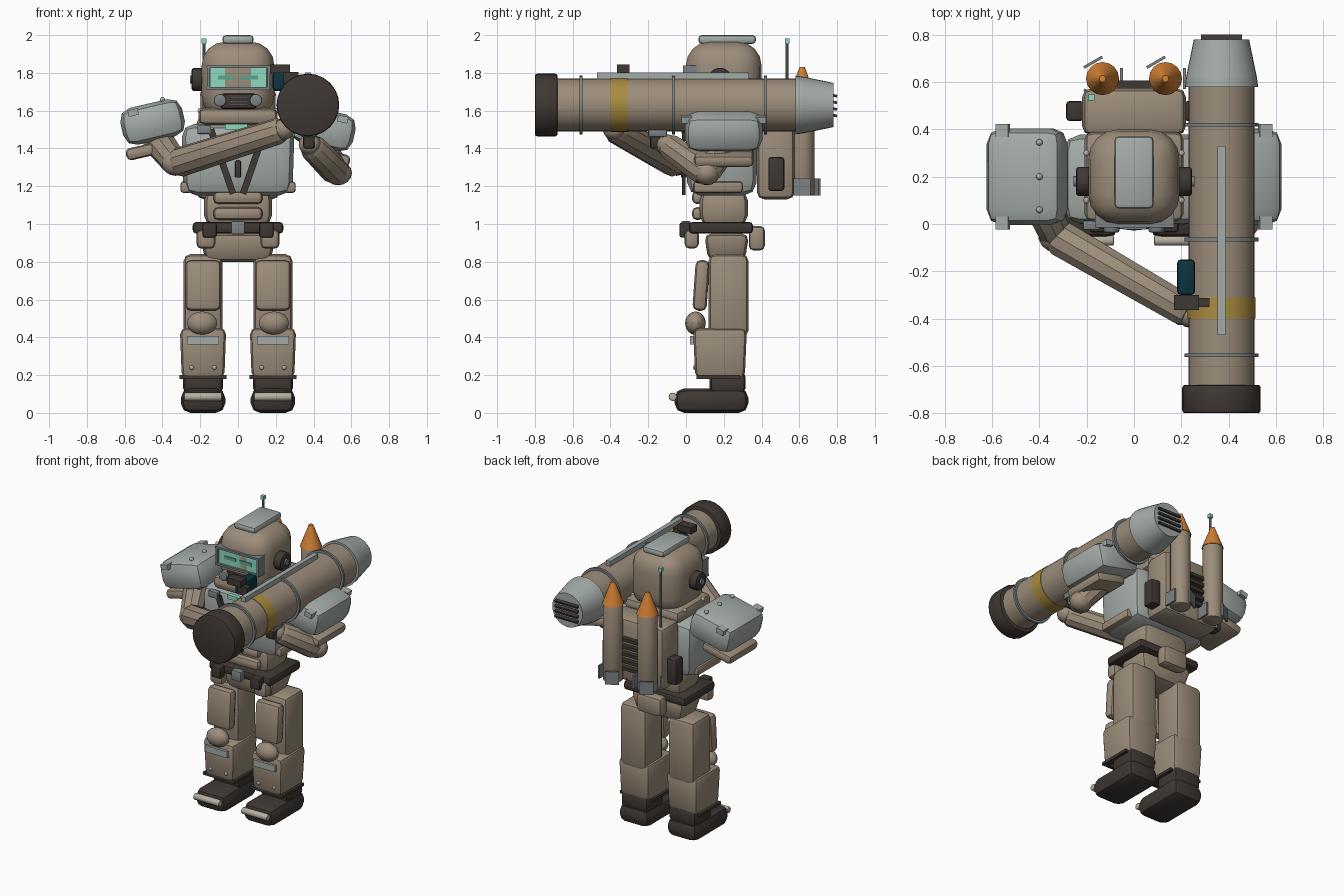
import bpy, bmesh, math
from mathutils import Vector, Matrix

cube = bpy.data.objects.get("Cube")
if cube:
    bpy.data.objects.remove(cube, do_unlink=True)


def material(name, *rgb):
    mat = bpy.data.materials.new(name)
    mat.use_nodes = True
    mat.diffuse_color = (*rgb, 1)
    mat.node_tree.nodes["Principled BSDF"].inputs["Base Color"].default_value = (*rgb, 1)
    return mat


tan = material("tan_armour", .33, .265, .195)
grey = material("pale_grey_plate", .37, .41, .39)
steel = material("steel_trim", .2, .23, .24)
dark = material("dark_rubber", .05, .04, .034)
orange = material("orange_warhead", .65, .22, .035)
yellow = material("yellow_band", .4, .26, .05)
mint = material("mint_glow", .27, .7, .53)
dim = material("dim_mint", .1, .38, .28)
teal = material("deep_teal", .004, .035, .05)
light = material("light_tan", .47, .43, .35)


def finish(name, bm, mat, transform):
    """Turn a bmesh into an object, smooth except over sharp edges."""
    bmesh.ops.transform(bm, matrix=transform, verts=bm.verts)
    bmesh.ops.recalc_face_normals(bm, faces=bm.faces)
    for face in bm.faces:
        face.smooth = True
    for edge in bm.edges:
        edge.smooth = edge.calc_face_angle(0) < math.radians(32)
    mesh = bpy.data.meshes.new(name)
    bm.to_mesh(mesh)
    bm.free()
    mesh.materials.append(mat)
    obj = bpy.data.objects.new(name, mesh)
    bpy.context.collection.objects.link(obj)
    return obj


def box(name, centre, size, mat, bevel=0, segments=2, tilt=0, axis="Y", taper=1):
    """Rounded box; taper scales the bottom face."""
    bm = bmesh.new()
    bmesh.ops.create_cube(bm, size=1)
    for v in bm.verts:
        k = taper if v.co.z < 0 else 1
        v.co = Vector((v.co.x * size[0] * k, v.co.y * size[1] * k, v.co.z * size[2]))
    if bevel:
        bmesh.ops.bevel(bm, geom=bm.edges[:], offset=bevel, segments=segments,
                        profile=.5, affect="EDGES", clamp_overlap=True)
    place = Matrix.Translation(centre) @ Matrix.Rotation(math.radians(tilt), 4, axis)
    return finish(name, bm, mat, place)


def rod(name, start, end, mat, r0, r1=None, sides=24, bevel=0):
    """Cylinder or cone between two points, with optionally softened ends."""
    a, b = Vector(start), Vector(end)
    bm = bmesh.new()
    bmesh.ops.create_cone(bm, cap_ends=True, segments=sides, radius1=r0,
                          radius2=r0 if r1 is None else r1, depth=(b - a).length)
    if bevel:
        rims = [e for f in bm.faces if len(f.verts) == sides for e in f.edges]
        bmesh.ops.bevel(bm, geom=rims, offset=bevel, segments=2, profile=.5,
                        affect="EDGES", clamp_overlap=True)
    turn = (b - a).to_track_quat("Z", "Y").to_matrix().to_4x4()
    return finish(name, bm, mat, Matrix.Translation((a + b) / 2) @ turn)


def ball(name, centre, radii, mat):
    bm = bmesh.new()
    bmesh.ops.create_uvsphere(bm, u_segments=14, v_segments=8, radius=1)
    return finish(name, bm, mat, Matrix.Translation(centre) @ Matrix.Diagonal((*radii, 1)))


# Paired parts: legs, feet, hips, head sides, pack pouches and rockets
for side, s in (("right", -1), ("left", 1)):
    x = s * .185
    box(side + "_thigh", (x, .225, .62), (.205, .21, .44), tan, .035)
    box(side + "_thigh_plate", (x, .08, .675), (.19, .075, .27), tan, .03, tilt=-4, axis="X")
    ball(side + "_knee", (x + s * .005, .05, .475), (.082, .055, .062), tan)
    box(side + "_shin", (x, .18, .315), (.245, .285, .27), tan, .035, taper=.92)
    box(side + "_shin_strip", (x, .035, .385), (.17, .025, .045), grey)
    for k in (-1, 1):
        ball(side + "_shin_rivet", (x + k * .06, .05, .24), (.013, .013, .013), light)
    box(side + "_ankle_strap", (x, .17, .19), (.25, .23, .02), dark)
    box(side + "_ankle", (x, .22, .16), (.21, .19, .12), dark, .03)
    box(side + "_boot", (x, .135, .065), (.235, .39, .13), dark, .05)
    rod(side + "_toe_bar", (x - .1, -.07, .085), (x + .1, -.07, .085), light, .022, sides=12, bevel=.006)
    box(side + "_hip_pouch", (s * .17, .03, .92), (.1, .075, .1), tan, .025)
    box(side + "_belt_pouch", (s * .15, -.005, .968), (.075, .06, .08), dark, .012)
    rod(side + "_ear_pad", (s * .18, .18, 1.765), (s * .245, .18, 1.765), dark, .062, sides=16, bevel=.012)
    rod(side + "_ear_bolt", (s * .24, .18, 1.765), (s * .255, .18, 1.765), steel, .022, sides=12)
    rod(side + "_mask_filter", (s * .095, .06, 1.655), (s * .095, -.035, 1.655), steel, .033, sides=16, bevel=.006)
    box(side + "_pack_pouch", (s * .25, .478, 1.265), (.075, .085, .18), dark, .015)
    box(side + "_chest_strap", (s * .085, -.012, 1.33), (.035, .02, .36), dark, tilt=s * 19)
    box(side + "_waist_guard", (s * .275, .17, 1.195), (.06, .26, .06), tan, .015)
    for y in (.1, .3):
        ball(side + "_collar_rivet", (s * .2, y, 1.6), (.014, .014, .014), light)
    # rockets with three tangential fins
    rx, ry = s * .133, .615
    rod(side + "_rocket", (rx, ry, 1.15), (rx, ry, 1.69), tan, .065, sides=16, bevel=.008)
    rod(side + "_rocket_tip", (rx, ry, 1.68), (rx, ry, 1.83), orange, .07, .014, sides=16)
    for turn in (0, 120, 240):
        a = math.radians(turn)
        box(side + "_rocket_fin", (rx + .08 * math.cos(a), ry + .08 * math.sin(a), 1.195),
            (.012, .09, .09), steel, tilt=turn, axis="Z")

# Torso, waist and belt
box("chest", (0, .19, 1.34), (.6, .38, .38), grey, .07, taper=.96)
box("collar", (0, .2, 1.57), (.42, .38, .09), tan, .035)
box("abdomen", (0, .2, 1.085), (.36, .255, .19), tan, .055)
for z in (1.14, 1.055):
    box("abdomen_pad", (0, .062, z), (.26, .06, .068), tan, .025)
box("belt", (0, .185, .98), (.48, .34, .062), dark, .02)
box("buckle", (0, .0, .98), (.075, .05, .07), steel, .008)
box("pelvis", (0, .215, .875), (.42, .24, .15), tan, .04, taper=.8)
box("rear_pouch", (0, .375, .925), (.19, .085, .13), tan, .025)
box("chest_light", (-.01, -.005, 1.515), (.12, .03, .028), mint)
box("chest_radio", (-.18, -.005, 1.5), (.07, .04, .045), steel, .006)
box("chest_clasp", (0, -.012, 1.29), (.03, .03, .09), dark, .006)

# Backpack with vents and antenna
box("backpack", (0, .475, 1.35), (.44, .2, .44), tan, .04)
for i in range(5):
    box("pack_vent", (0, .588, 1.24 + i * .05), (.15, .04, .022), dark)
rod("antenna", (-.18, .535, 1.5), (-.18, .535, 1.96), steel, .008, sides=8)
box("antenna_tip", (-.18, .535, 1.968), (.024, .024, .026), mint)

# Helmet and face
box("helmet", (0, .2, 1.76), (.385, .4, .41), tan, .125, 4)
box("helmet_crest", (0, .218, 1.977), (.165, .305, .046), grey, .018)
box("visor", (.002, .05, 1.775), (.3, .1, .11), mint)
for z in (1.717, 1.833):
    box("visor_rail", (.002, .045, z), (.335, .12, .014), steel)
for x in (-.158, .162):
    box("visor_post", (x, .045, 1.775), (.014, .12, .12), steel)
for x in (-.06, .06):
    box("visor_eye", (x, -.001, 1.775), (.09, .008, .022), dim)
box("mask", (.003, .03, 1.65), (.19, .09, .08), dark, .015)
for z in (1.632, 1.65, 1.668):
    box("mask_slat", (.003, -.018, z), (.1, .012, .007), steel)

# Shoulder pads, with tabs and rivets, and the plates below them
for side, s, z in (("right", -1, 1.54), ("left", 1, 1.505)):
    box(side + "_shoulder_pad", (s * .452, .2, z), (.335, .41, .2), grey, .065, tilt=s * 13)
    box(side + "_arm_plate", (s * .48, .2, z - .15), (.23, .315, .065), tan, .025, tilt=s * 13)
    for y in (.005, .395):
        box(side + "_pad_tab", (s * .555, y, z + .05), (.055, .055, .035), grey, tilt=s * 13)
    for y in (.06, .2, .345):
        ball(side + "_pad_rivet", (s * .4, y, z + .118), (.014, .014, .014), light)

# Arms: right one reaches across the chest, left one holds the rear grip
arms = {"right": [(-.43, .17, 1.45), (-.33, -.05, 1.32), (.24, -.38, 1.5)],
        "left": [(.43, .2, 1.42), (.53, .11, 1.27), (.38, -.1, 1.42)]}
for side, (shoulder, elbow, hand) in arms.items():
    rod(side + "_upper_arm", shoulder, elbow, tan, .085, .07, 10, .02)
    ball(side + "_elbow", elbow, (.075, .07, .065), tan)
    rod(side + "_forearm", elbow, hand, tan, .08, .07, 10, .03)
    ball(side + "_fist", hand, (.06, .06, .055), tan)

# Launcher: every round part shares one axis along y
def ring(name, y0, y1, mat, r0, r1=None, sides=32, bevel=0):
    return rod(name, (.37, y0, 1.63), (.37, y1, 1.63), mat, r0, r1, sides, bevel)


ring("launcher_tube", -.7, .6, tan, .14)
ring("launcher_muzzle", -.8, -.68, dark, .166, sides=24, bevel=.012)
ring("launcher_stripe", -.4, -.31, yellow, .143)
ring("launcher_exhaust_lip", .58, .62, grey, .155, .15)
ring("launcher_exhaust", .62, .78, grey, .15, .117)
for y in (-.555, -.065, .42):
    ring("launcher_band", y - .008, y + .008, steel, .156)
box("top_rail", (.37, -.07, 1.785), (.032, .8, .035), grey)
for i in range(4):
    box("exhaust_slat", (.37, .785, 1.575 + i * .035), (.175, .03, .014), dark, tilt=-15, axis="X")
box("sight_mount", (.222, -.332, 1.822), (.105, .065, .045), dark)
box("sight_bracket", (.28, -.332, 1.775), (.08, .04, .06), dark)
box("sight_scope", (.22, -.225, 1.755), (.075, .15, .095), teal, .015)
box("trigger_grip", (.375, -.16, 1.45), (.06, .06, .1), dark, .012)
box("trigger_housing", (.375, -.15, 1.485), (.085, .1, .05), steel, .01)
